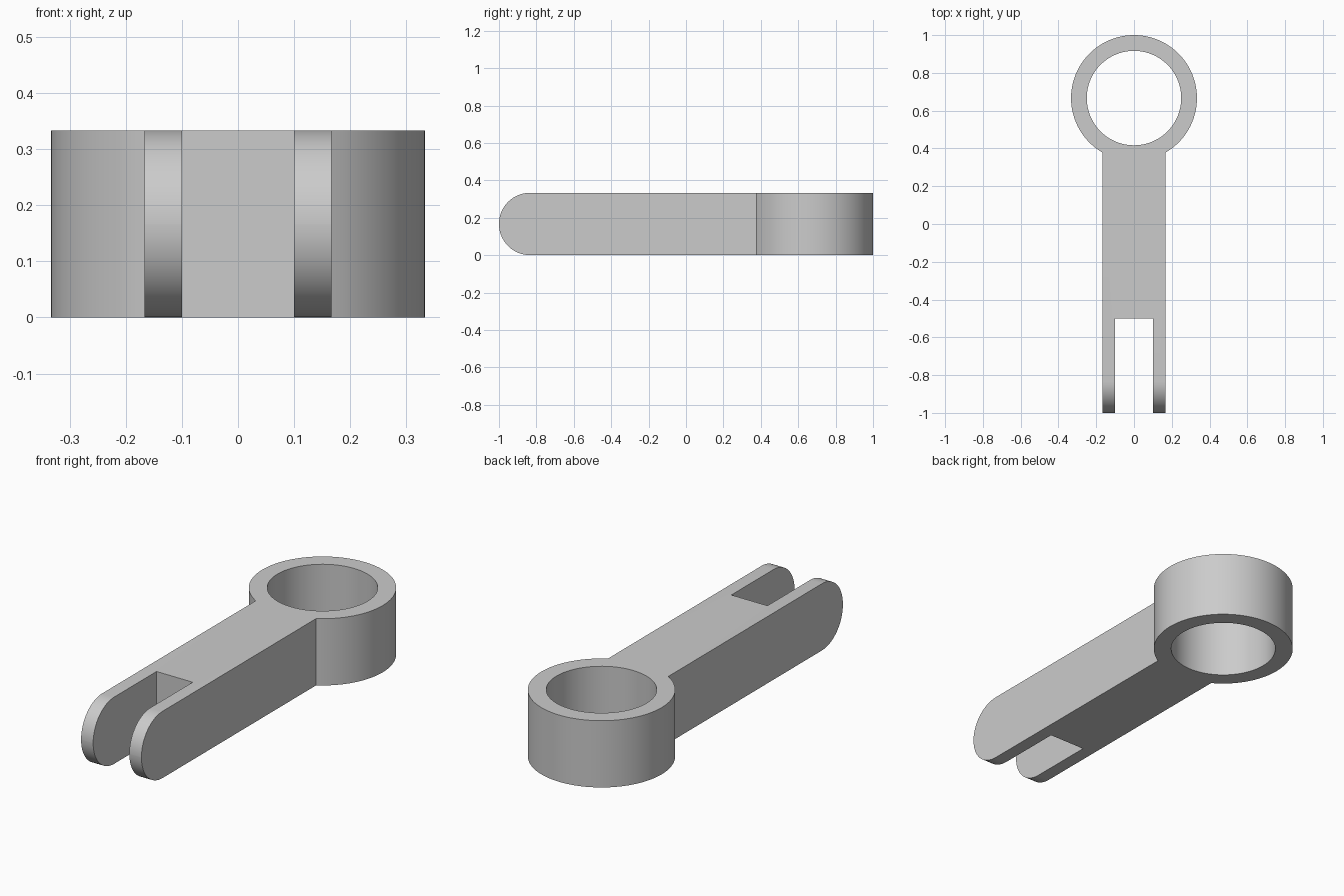
import bpy, bmesh
from math import sin, cos, asin, pi

cube = bpy.data.objects.get("Cube")
if cube:
    bpy.data.objects.remove(cube, do_unlink=True)

H = 1 / 3           # thickness
R = 1 / 3           # ring outer radius
BORE = 0.25         # ring inner radius
W = 1 / 6           # arm half width
SLOT = 0.1          # fork slot half width
SLOT_END = -0.5
RING_Y = 1 - R

grey = bpy.data.materials.new("plain grey")
grey.use_nodes = True
colour = (0.6, 0.6, 0.6, 1)
grey.diffuse_color = colour
grey.node_tree.nodes["Principled BSDF"].inputs["Base Color"].default_value = colour


def make_object(name, bm):
    bmesh.ops.recalc_face_normals(bm, faces=bm.faces)
    mesh = bpy.data.meshes.new(name)
    bm.to_mesh(mesh)
    bm.free()
    mesh.materials.append(grey)
    obj = bpy.data.objects.new(name, mesh)
    bpy.context.collection.objects.link(obj)
    return obj


def prism(outline, z0, z1):
    bm = bmesh.new()
    face = bm.faces.new([bm.verts.new((x, y, z0)) for x, y in outline])
    top = bmesh.ops.extrude_face_region(bm, geom=[face])["geom"]
    verts = [v for v in top if isinstance(v, bmesh.types.BMVert)]
    bmesh.ops.translate(bm, verts=verts, vec=(0, 0, z1 - z0))
    return bm


def arc(radius, start, end, steps):
    angles = [start + (end - start) * i / steps for i in range(steps + 1)]
    return [(radius * cos(a), RING_Y + radius * sin(a)) for a in angles]


# Link outline: ring arc, then the arm with its forked end
join = asin(W / R)
outline = arc(R, -pi / 2 + join, 1.5 * pi - join, 80)
outline += [(-W, -1), (-SLOT, -1), (-SLOT, SLOT_END),
            (SLOT, SLOT_END), (SLOT, -1), (W, -1)]
bm = prism(outline, 0, H)

# Round the fork tips into half circles
tips = [e for e in bm.edges
        if all(v.co.y < -0.99 for v in e.verts)
        and abs(e.verts[0].co.z - e.verts[1].co.z) < 0.01]
bmesh.ops.bevel(bm, geom=tips, offset=H / 2 - 0.0005, segments=16,
                profile=0.5, affect='EDGES')
link = make_object("forked_link_arm", bm)

# Bore through the ring
cutter = make_object("bore_cutter", prism(arc(BORE, 0, 2 * pi, 96)[:-1], -0.1, H + 0.1))
cutter.hide_render = True
bore = link.modifiers.new("bore", 'BOOLEAN')
bore.operation = 'DIFFERENCE'
bore.solver = 'EXACT'
bore.object = cutter

bpy.context.view_layer.objects.active = link
link.select_set(True)
bpy.ops.object.modifier_apply(modifier=bore.name)
bpy.data.objects.remove(cutter, do_unlink=True)
bpy.ops.object.shade_smooth_by_angle(angle=pi / 6)
